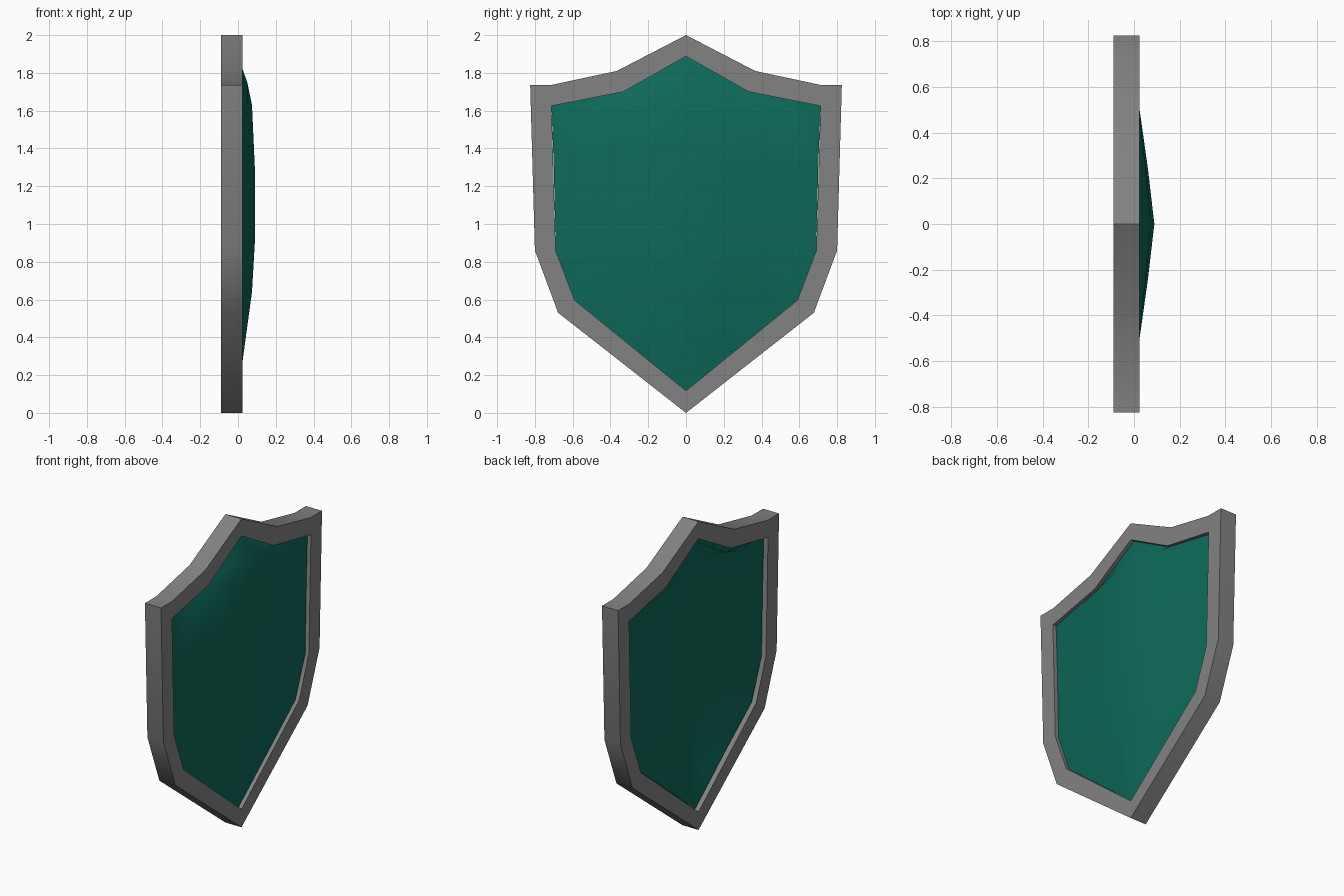
import bpy, bmesh, math

if "Cube" in bpy.data.objects:
    bpy.data.objects.remove(bpy.data.objects["Cube"])


def finish(bm, name, color, angle):
    bmesh.ops.remove_doubles(bm, verts=bm.verts, dist=1e-4)
    bmesh.ops.recalc_face_normals(bm, faces=bm.faces)
    mesh = bpy.data.meshes.new(name)
    bm.to_mesh(mesh)
    bm.free()
    ob = bpy.data.objects.new(name, mesh)
    bpy.context.collection.objects.link(ob)
    mat = bpy.data.materials.new(name + "_paint")
    mat.diffuse_color = color
    mat.use_nodes = True
    mat.node_tree.nodes["Principled BSDF"].inputs["Base Color"].default_value = mat.diffuse_color
    mesh.materials.append(mat)
    bpy.ops.object.select_all(action='DESELECT')
    bpy.context.view_layer.objects.active = ob
    ob.select_set(True)
    bpy.ops.object.shade_smooth_by_angle(angle=math.radians(angle))
    return ob


def add_face(bm, pts):
    # skip repeated corners so quads may collapse to triangles
    pts = [p for i, p in enumerate(pts) if p != pts[i - 1]]
    if len(pts) > 2:
        bm.faces.new([bm.verts.new(p) for p in pts])


# Rim: outer and inner outlines (y, z) of one half, top to bottom
outer = [(0, 2), (.367, 1.81), (.709, 1.737), (.825, 1.737), (.80, .86), (.677, .53), (0, 0)]
inner = [(0, 1.888), (.332, 1.70), (.712, 1.625), (.712, 1.625), (.69, .86), (.59, .597), (0, .117)]
X0, X1 = -.09, .025

bm = bmesh.new()
for s in (1, -1):
    def P(p, x):
        return (x, s * p[0], p[1])
    for i in range(len(outer) - 1):
        a, b, c, d = outer[i], outer[i + 1], inner[i + 1], inner[i]
        for x in (X0, X1):
            add_face(bm, [P(a, x), P(b, x), P(c, x), P(d, x)])
        for e, f in ((a, b), (d, c)):
            add_face(bm, [P(e, X0), P(f, X0), P(f, X1), P(e, X1)])
finish(bm, "rim", (.225, .225, .225, 1), 35)

# Domed panel: rows from the edge (y, z) to the centre ridge (z, x)
EDGE = 0
rows = [((0, 1.888), 1.888, EDGE), ((.332, 1.70), 1.75, .049), ((.712, 1.625), 1.63, .074),
        ((.70, 1.3), 1.3, .089), ((.69, .86), .9, .089), ((.59, .597), .64, .074),
        ((.295, .357), .28, .025), ((0, .117), .117, EDGE)]
profile = [(0, 1), (.35, .68), (.7, .29), (1, 0)]  # distance from ridge, height

bm = bmesh.new()
for s in (1, -1):
    grid = [[(EDGE + (h - EDGE) * k, s * e[0] * u, rz + (e[1] - rz) * u) for u, k in profile]
            for e, rz, h in rows]
    for r, q in zip(grid, grid[1:]):
        for j in range(len(profile) - 1):
            add_face(bm, [r[j], r[j + 1], q[j + 1], q[j]])
panel = finish(bm, "panel", (.004, .142, .1, 1), 35)
if panel.data.polygons[0].normal.x < 0:
    panel.data.flip_normals()

# Thickness runs backwards; its border is hidden against the rim
solid = panel.modifiers.new("thickness", 'SOLIDIFY')
solid.thickness = .065
solid.offset = -1
solid.use_rim = False
